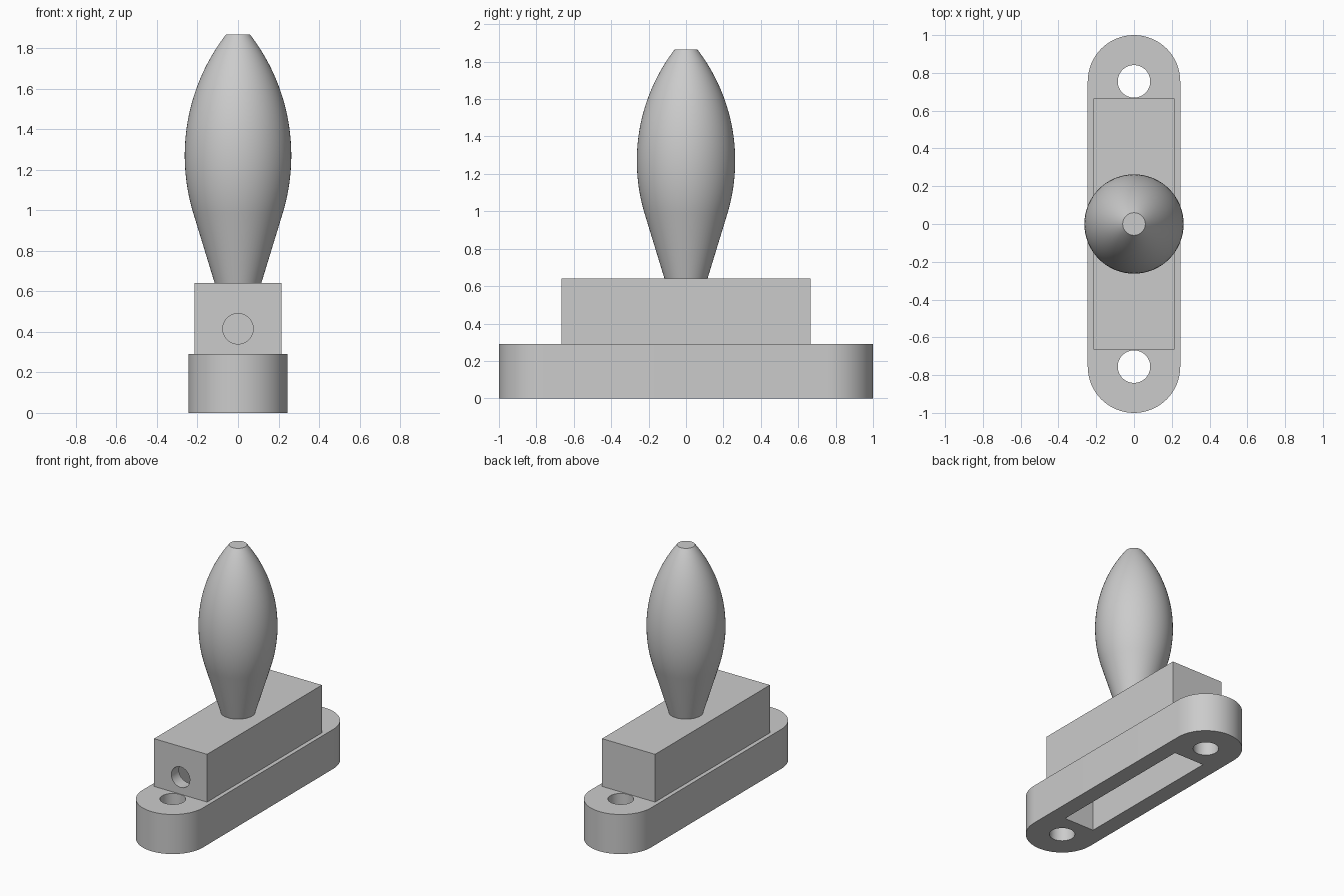
import bpy, bmesh, math
from mathutils import Matrix, Vector

cube = bpy.data.objects.get("Cube")
if cube:
    bpy.data.objects.remove(cube, do_unlink=True)

BASE_H, BLOCK_TOP, TOP = 0.29, 0.64, 1.866

grey = bpy.data.materials.new("light_grey")
grey.use_nodes = True
grey.diffuse_color = (0.6, 0.6, 0.6, 1)
grey.node_tree.nodes["Principled BSDF"].inputs["Base Color"].default_value = (0.6, 0.6, 0.6, 1)


def make(name, bm):
    """Turn a bmesh into a linked grey object."""
    bmesh.ops.recalc_face_normals(bm, faces=bm.faces)
    mesh = bpy.data.meshes.new(name)
    bm.to_mesh(mesh)
    bm.free()
    mesh.materials.append(grey)
    ob = bpy.data.objects.new(name, mesh)
    bpy.context.collection.objects.link(ob)
    return ob


def box(name, hx, hy, z0, z1):
    bm = bmesh.new()
    bmesh.ops.create_cube(bm, size=1)
    bmesh.ops.scale(bm, vec=(2 * hx, 2 * hy, z1 - z0), verts=bm.verts)
    bmesh.ops.translate(bm, vec=(0, 0, (z0 + z1) / 2), verts=bm.verts)
    return make(name, bm)


def rod(name, radius, length, centre, axis="Z"):
    bm = bmesh.new()
    turn = Matrix.Rotation(math.pi / 2, 4, "X") if axis == "Y" else Matrix()
    bmesh.ops.create_cone(bm, cap_ends=True, segments=64, radius1=radius, radius2=radius,
                          depth=length, matrix=Matrix.Translation(centre) @ turn)
    return make(name, bm)


def activate(ob):
    bpy.ops.object.select_all(action="DESELECT")
    ob.select_set(True)
    bpy.context.view_layer.objects.active = ob


def cut(ob, cutters):
    activate(ob)
    for cutter in cutters:
        mod = ob.modifiers.new("cut", "BOOLEAN")
        mod.operation, mod.solver, mod.object = "DIFFERENCE", "EXACT", cutter
        bpy.ops.object.modifier_apply(modifier=mod.name)


# Base plate: slot-shaped outline extruded upwards
R, END = 0.245, 0.755
bm = bmesh.new()
outline = []
for side in (1, -1):
    for i in range(33):
        a = math.pi * i / 32
        outline.append(bm.verts.new((side * R * math.cos(a), side * (END + R * math.sin(a)), 0)))
face = bm.faces.new(outline)
ext = bmesh.ops.extrude_face_region(bm, geom=[face])
bmesh.ops.translate(bm, vec=(0, 0, BASE_H),
                    verts=[v for v in ext["geom"] if isinstance(v, bmesh.types.BMVert)])
base = make("base_plate", bm)

# Hollow block with a hole in its front wall
block = box("block", 0.215, 0.665, BASE_H, BLOCK_TOP)

cavity = box("cavity_cutter", 0.123, 0.577, -0.1, 0.55)
screws = [rod("screw_hole_cutter", 0.086, 1, Vector((0, s * END, BASE_H / 2))) for s in (1, -1)]
port = rod("front_hole_cutter", 0.075, 0.3, Vector((0, -0.665, 0.415)), "Y")
cut(base, [cavity] + screws)
cut(block, [cavity, port])
for helper in [cavity, port] + screws:
    bpy.data.objects.remove(helper, do_unlink=True)

# Handle: straight taper running tangent into a large arc, revolved
ARC, CX, CZ = 0.976, -0.713, 1.27
a0, a1 = math.radians(-17.1), math.asin((TOP - CZ) / ARC)
profile = [(0.115, BLOCK_TOP)]
for i in range(33):
    a = a0 + (a1 - a0) * i / 32
    profile.append((CX + ARC * math.cos(a), CZ + ARC * math.sin(a)))
SEG = 64
bm = bmesh.new()
rings = [[bm.verts.new((r * math.cos(math.tau * k / SEG), r * math.sin(math.tau * k / SEG), z))
          for k in range(SEG)] for r, z in profile]
for low, high in zip(rings, rings[1:]):
    for k in range(SEG):
        n = (k + 1) % SEG
        bm.faces.new((low[k], low[n], high[n], high[k]))
bm.faces.new(rings[0])
bm.faces.new(rings[-1])
handle = make("handle", bm)

for ob in (base, block, handle):
    activate(ob)
    bpy.ops.object.shade_smooth_by_angle(angle=math.radians(30))
